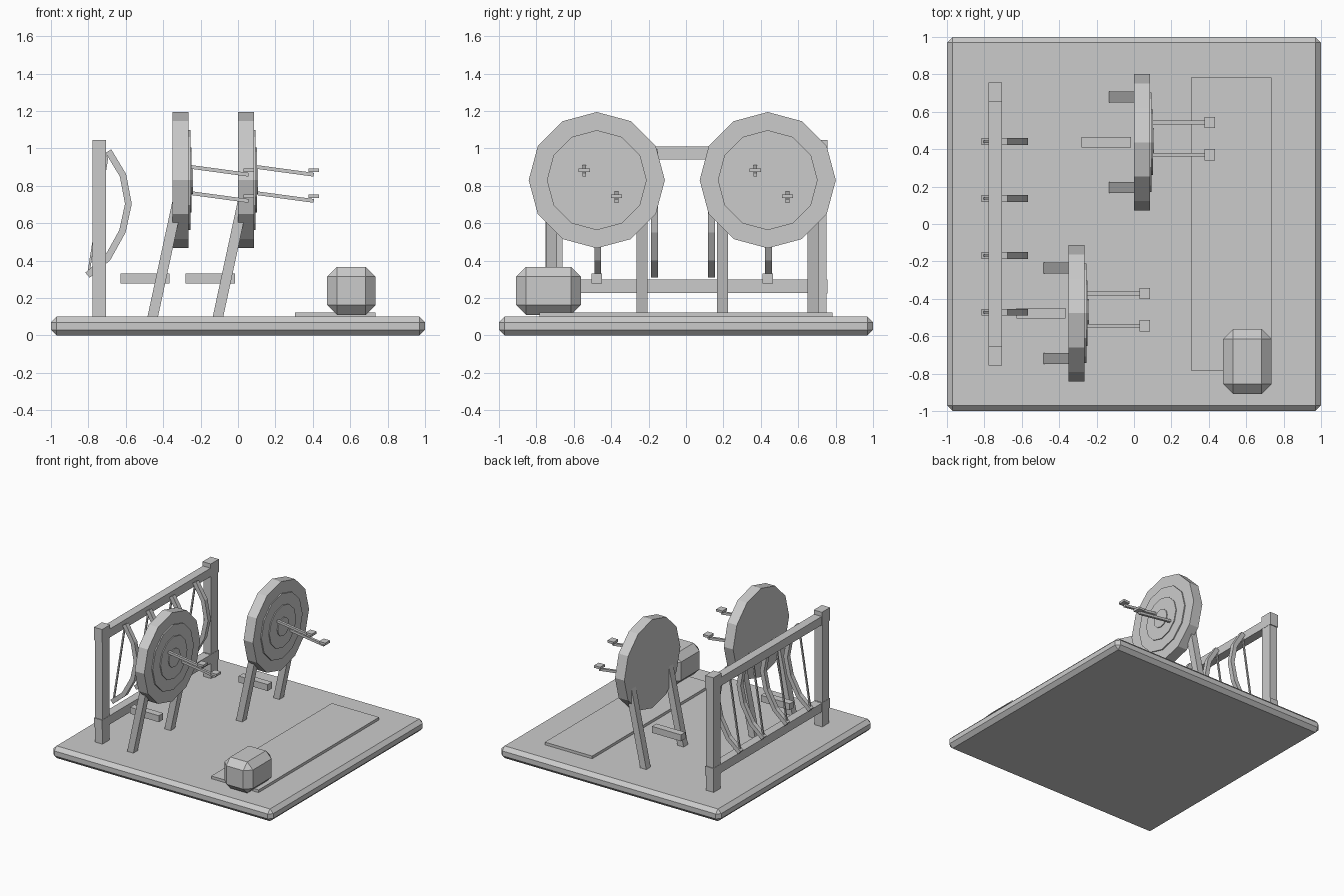
import bpy, bmesh, math
from mathutils import Vector

if "Cube" in bpy.data.objects:
    bpy.data.objects.remove(bpy.data.objects["Cube"])

grey = bpy.data.materials.new("plain_grey")
grey.use_nodes = True
COLOUR = (0.6, 0.6, 0.6, 1)
grey.diffuse_color = COLOUR
grey.node_tree.nodes["Principled BSDF"].inputs["Base Color"].default_value = COLOUR


def finish(name, bm):
    bmesh.ops.recalc_face_normals(bm, faces=bm.faces)
    mesh = bpy.data.meshes.new(name)
    bm.to_mesh(mesh)
    bm.free()
    mesh.materials.append(grey)
    obj = bpy.data.objects.new(name, mesh)
    bpy.context.collection.objects.link(obj)
    return obj


def box(name, centre, size, bevel=0):
    bm = bmesh.new()
    bmesh.ops.create_cube(bm, size=1)
    bmesh.ops.scale(bm, vec=size, verts=bm.verts)
    if bevel:
        bmesh.ops.bevel(bm, geom=bm.edges[:], offset=bevel, segments=1,
                        profile=0.5, affect="EDGES")
    obj = finish(name, bm)
    obj.location = centre
    return obj


def beam(name, start, end, depth, width):
    """Square bar between two points lying in one xz plane."""
    a, b = Vector(start), Vector(end)
    d = b - a
    obj = box(name, (a + b) / 2, (depth, width, d.length))
    obj.rotation_euler.y = math.atan2(d.x, d.z)
    return obj


def disc(name, x0, x1, y, z, radius):
    bm = bmesh.new()
    bmesh.ops.create_cone(bm, cap_ends=True, segments=12, radius1=radius,
                          radius2=radius, depth=x1 - x0)
    obj = finish(name, bm)
    obj.rotation_euler.y = math.pi / 2
    obj.location = ((x0 + x1) / 2, y, z)


def ribbon(name, path, y, thick, width):
    """Thick strip following an xz path."""
    pts = [Vector(p) for p in path]
    near, far = [], []
    for i, p in enumerate(pts):
        t = (pts[min(i + 1, len(pts) - 1)] - pts[max(i - 1, 0)]).normalized()
        n = Vector((-t.y, t.x)) * thick / 2
        near.append(p + n)
        far.append(p - n)
    bm = bmesh.new()
    rings = [[bm.verts.new((q.x, y + s * width / 2, q.y))
              for q, s in ((a, -1), (a, 1), (b, 1), (b, -1))]
             for a, b in zip(near, far)]
    for r, s in zip(rings, rings[1:]):
        for k in range(4):
            m = (k + 1) % 4
            bm.faces.new((r[k], r[m], s[m], s[k]))
    bm.faces.new(rings[0])
    bm.faces.new(rings[-1])
    finish(name, bm)


# Ground slab, shooting mat and pack
box("ground_slab", (0, 0, 0.05), (2, 2, 0.1), 0.03)
box("shooting_mat", (0.52, 0, 0.11), (0.43, 1.565, 0.024))
box("pack", (0.606, -0.735, 0.238), (0.258, 0.346, 0.256), 0.052)

# Bow rack
RACK_X = -0.742
for side, y in (("front", -0.705), ("back", 0.705)):
    box(f"rack_post_{side}", (RACK_X, y, 0.56), (0.07, 0.09, 0.94))
    box(f"rack_cap_{side}", (RACK_X, y, 0.992), (0.074, 0.105, 0.106))
    box(f"rack_joint_{side}", (RACK_X, y, 0.262), (0.074, 0.105, 0.076))
box("rack_top_rail", (RACK_X, 0, 0.975), (0.07, 1.45, 0.07))
box("rack_bottom_rail", (RACK_X, 0, 0.262), (0.07, 1.45, 0.072))

# Hanging bows with strings
BOW = [(-0.693, 0.985), (-0.615, 0.856), (-0.586, 0.703),
       (-0.618, 0.556), (-0.698, 0.412), (-0.805, 0.322)]
for i in range(4):
    y = -0.472 + 0.304 * i
    ribbon(f"bow_{i + 1}", BOW, y, 0.036, 0.037)
    beam(f"bow_string_{i + 1}", (-0.695, y, 0.98), (-0.8, y, 0.33), 0.012, 0.012)


# Targets with stepped rings, legs, rear brace and arrows
def target(label, x, y):
    z = 0.83
    disc(f"{label}_target_face", x, x + 0.085, y, z, 0.364)
    for ring, radius, front in (("outer", 0.267, 0.094), ("middle", 0.174, 0.101),
                                ("centre", 0.075, 0.108)):
        disc(f"{label}_{ring}_ring", x + 0.04, x + front, y, z, radius)
    for side in (-1, 1):
        leg = "left" if side > 0 else "right"
        beam(f"{label}_{leg}_leg", (x - 0.109, y + side * 0.242, 0.09),
             (x + 0.027, y + side * 0.242, 0.72), 0.055, 0.057)
    box(f"{label}_rear_brace", (x - 0.148, y, 0.305), (0.263, 0.057, 0.053))
    for i, (dy, dz) in enumerate(((-0.067, 0.05), (0.106, -0.09))):
        ay, az = y + dy, z + dz
        beam(f"{label}_arrow_{i + 1}", (x + 0.05, ay, az + 0.027),
             (x + 0.405, ay, az - 0.021), 0.02, 0.02)
        box(f"{label}_fletching_{i + 1}", (x + 0.406, ay, az + 0.003),
            (0.056, 0.06, 0.019))


target("near", -0.349, -0.477)
target("far", 0, 0.437)
